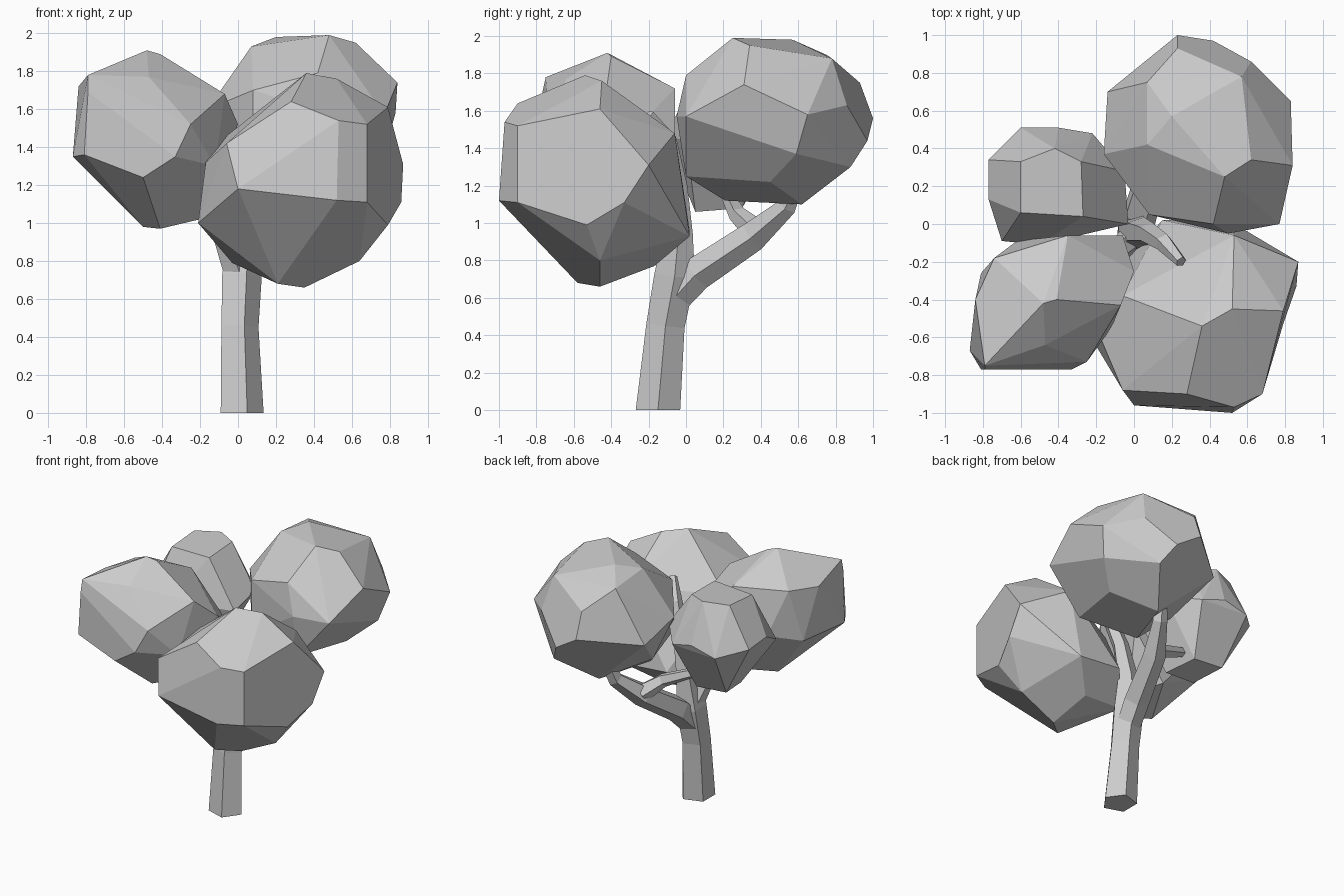
import bpy, bmesh, math
from mathutils import Vector


def finish(bm, name):
    bmesh.ops.recalc_face_normals(bm, faces=bm.faces)
    me = bpy.data.meshes.new(name)
    bm.to_mesh(me)
    bm.free()
    ob = bpy.data.objects.new(name, me)
    bpy.context.collection.objects.link(ob)
    return ob


def clump(name, corners):
    """Faceted leaf mass: convex hull of its corners, near-flat facets merged."""
    bm = bmesh.new()
    for c in corners:
        bm.verts.new(c)
    bmesh.ops.convex_hull(bm, input=bm.verts[:])
    loose = [v for v in bm.verts if not v.link_faces]
    bmesh.ops.delete(bm, geom=loose, context='VERTS')
    bmesh.ops.dissolve_limit(bm, angle_limit=math.radians(9),
                             verts=bm.verts[:], edges=bm.edges[:])
    return finish(bm, name)


def limb(name, path, sides=5, flat_base=False):
    """Tapered faceted tube along (x, y, z, radius) stations."""
    bm = bmesh.new()
    pts = [Vector(p[:3]) for p in path]
    rings = []
    for i, p in enumerate(pts):
        d = (pts[min(i + 1, len(pts) - 1)] - pts[max(i - 1, 0)]).normalized()
        if flat_base and i == 0:
            d = Vector((0, 0, 1))
        a = Vector((1, 0, 0))
        a = (a - d * a.dot(d)).normalized()
        b = d.cross(a)
        rings.append([bm.verts.new(p + path[i][3] * (
            a * math.cos(math.tau * k / sides) + b * math.sin(math.tau * k / sides)))
            for k in range(sides)])
    for r, s in zip(rings, rings[1:]):
        for k in range(sides):
            n = (k + 1) % sides
            bm.faces.new((r[k], r[n], s[n], s[k]))
    bm.faces.new(rings[0][::-1])
    bm.faces.new(rings[-1])
    return finish(bm, name)


# Trunk and limbs
limb("trunk", [(0.01, -0.15, 0, .125), (0, -0.11, .45, .108),
               (0.01, -0.06, .72, .115), (.03, -.04, .95, .08),
               (.08, -.05, 1.2, .06), (.16, -.1, 1.45, .05),
               (.25, -.2, 1.58, .03)], flat_base=True)
limb("back_branch", [(0, -.08, .58, .09), (.03, .06, .73, .095),
                     (.12, .36, .93, .085), (.22, .54, 1.09, .055),
                     (.26, .6, 1.25, .045)])
limb("back_left_branch", [(.11, .38, .95, .07), (0, .28, 1.04, .05),
                          (-.25, .22, 1.15, .035)])
limb("front_left_branch", [(0, -.07, .72, .08), (-.08, -.14, .93, .06),
                           (-.25, -.22, 1.15, .04)])

# Front right leaf clump
clump("foliage_front_right", [
    (.36, -.54, 1.79), (.52, -.45, 1.76), (.79, -.46, 1.61), (.68, -.90, 1.52),
    (.68, -.90, 1.11), (.87, -.20, 1.31), (.86, -.33, 1.11), (.79, -.53, .99),
    (.52, -1.0, 1.12), (0, -.96, 1.18), (.53, -.97, 1.54), (.28, -.90, 1.64),
    (-.06, -.88, 1.42), (-.21, -.63, 1.0), (-.17, -.62, 1.32), (-.06, -.38, 1.46),
    (.64, -.46, .80), (.35, -.46, .66), (.21, -.58, .68), (-.03, -.18, .79),
    (.3, -.17, .77), (.53, -.06, 1.48), (.15, .02, .96), (.5, .02, .93)])

# Back right leaf clump
clump("foliage_back_right", [
    (.48, .25, 1.99), (.62, .34, 1.95), (.84, .31, 1.74), (.57, .78, 1.88),
    (.83, .65, 1.58), (.2, .57, 1.98), (.07, .75, 1.9), (.23, .93, 1.75),
    (.23, 1.0, 1.56), (.42, .97, 1.44), (.62, .86, 1.63), (.5, .88, 1.3),
    (.77, .59, 1.37), (.77, 0, 1.57), (.5, -.05, 1.57), (.42, 0, 1.79),
    (.5, 0, 1.25), (.6, .45, 1.22), (.3, .62, 1.10), (.15, .21, 1.12),
    (-.16, .37, 1.6), (-.14, .7, 1.5), (.07, .42, 1.93), (0, .4, 1.25),
    (.08, .05, 1.7), (.08, .05, 1.3)])

# Back left leaf clump
clump("foliage_back_left", [
    (-.6, .33, 1.79), (-.42, .4, 1.8), (-.28, .33, 1.79), (-.27, .04, 1.78),
    (-.6, .06, 1.77), (-.77, .34, 1.5), (-.77, .13, 1.52), (-.6, .51, 1.45),
    (-.4, .51, 1.5), (-.22, .48, 1.45), (-.05, .28, 1.5), (-.03, 0, 1.45),
    (-.5, -.11, 1.45), (-.7, -.09, 1.4), (-.55, .3, 1.1), (-.3, .3, 1.08),
    (-.25, .05, 1.06), (-.5, .05, 1.07)])

# Front left leaf clump
clump("foliage_front_left", [
    (-.48, -.42, 1.91), (-.41, -.40, 1.89), (-.79, -.75, 1.78), (-.47, -.64, 1.77),
    (-.79, -.77, 1.69), (-.81, -.77, 1.36), (-.87, -.67, 1.35), (-.84, -.4, 1.72),
    (-.74, -.18, 1.74), (-.5, -.77, 1.24), (-.33, -.77, 1.35), (-.25, -.73, 1.52),
    (-.07, -.43, 1.68), (-.12, -.55, 1.3), (.0, -.25, 1.52), (-.41, -.45, .97),
    (-.5, -.4, .98), (-.2, -.3, 1.02), (-.81, -.26, 1.35), (-.62, -.09, 1.4),
    (-.35, -.06, 1.72), (-.06, -.06, 1.4), (-.35, -.1, 1.08)])
